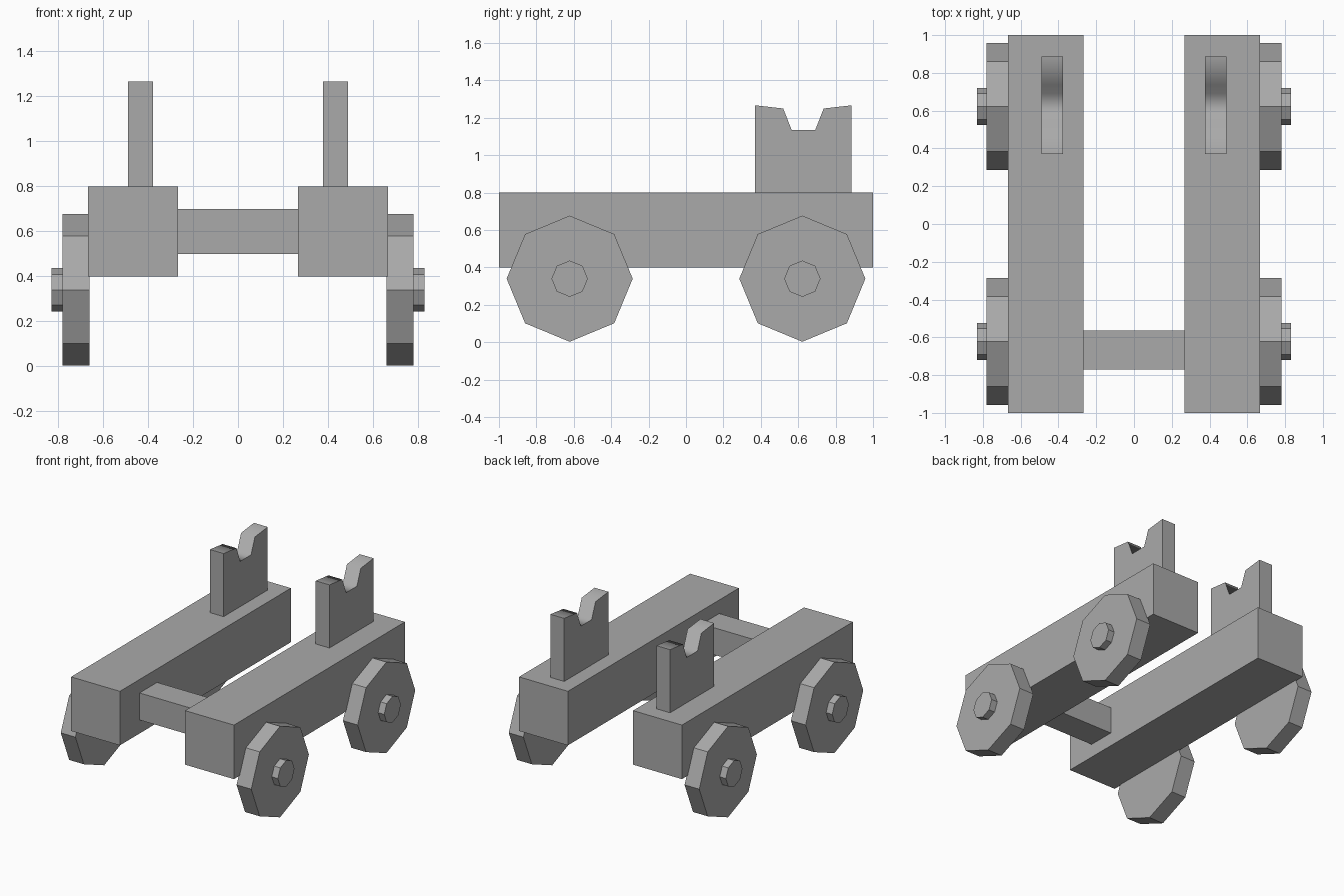
import bpy
import bmesh
from math import pi, radians
from mathutils import Matrix

cube = bpy.data.objects.get("Cube")
if cube:
    bpy.data.objects.remove(cube, do_unlink=True)

# Single flat grey
grey = bpy.data.materials.new("plain grey")
grey.use_nodes = True
colour = (0.4, 0.4, 0.4, 1)
grey.diffuse_color = colour
grey.node_tree.nodes["Principled BSDF"].inputs["Base Color"].default_value = colour


def finish(name, bm):
    bmesh.ops.recalc_face_normals(bm, faces=bm.faces)
    mesh = bpy.data.meshes.new(name)
    bm.to_mesh(mesh)
    bm.free()
    mesh.materials.append(grey)
    obj = bpy.data.objects.new(name, mesh)
    bpy.context.collection.objects.link(obj)
    return obj


def extrude_profile(name, points, x0, x1):
    """Side outline in (y, z), extruded from x0 to x1."""
    bm = bmesh.new()
    face = bm.faces.new([bm.verts.new((x0, y, z)) for y, z in points])
    new = bmesh.ops.extrude_face_region(bm, geom=[face])["geom"]
    verts = [v for v in new if isinstance(v, bmesh.types.BMVert)]
    bmesh.ops.translate(bm, verts=verts, vec=(x1 - x0, 0, 0))
    return finish(name, bm)


def box(name, x0, x1, y0, y1, z0, z1):
    return extrude_profile(name, [(y0, z0), (y1, z0), (y1, z1), (y0, z1)], x0, x1)


def disc(name, x0, x1, y, z, radius):
    """Eight-sided disc on the x axis, with a corner pointing up."""
    bm = bmesh.new()
    place = Matrix.Translation(((x0 + x1) / 2, y, z)) @ Matrix.Rotation(pi / 2, 4, "Y")
    bmesh.ops.create_cone(bm, cap_ends=True, segments=8, radius1=radius,
                          radius2=radius, depth=abs(x1 - x0), matrix=place)
    return finish(name, bm)


# Notched cradle outline, mirrored about its centre line
cradle_y = 0.628
half = [(0.258, 0.80), (0.258, 1.267), (0.108, 1.25), (0.063, 1.135)]
outline = [(cradle_y + d, z) for d, z in half]
outline += [(cradle_y - d, z) for d, z in reversed(half)]

for side, s in (("left", 1), ("right", -1)):
    # Long side beam
    box(side + "_beam", s * 0.267, s * 0.667, -1, 1, 0.40, 0.80)

    # Cradle upright
    cradle = extrude_profile(side + "_cradle", outline, s * 0.377, s * 0.49)
    bpy.ops.object.select_all(action="DESELECT")
    cradle.select_set(True)
    bpy.context.view_layer.objects.active = cradle
    bpy.ops.object.shade_smooth_by_angle(angle=radians(75))

    # Wheels and hubs
    for end, y in (("front", -0.622), ("back", 0.622)):
        disc(f"{end}_{side}_wheel", s * 0.66, s * 0.78, y, 0.34, 0.337)
        disc(f"{end}_{side}_hub", s * 0.77, s * 0.83, y, 0.34, 0.097)

# Crossbar joining the beams
box("crossbar", -0.27, 0.27, -0.77, -0.565, 0.50, 0.70)
